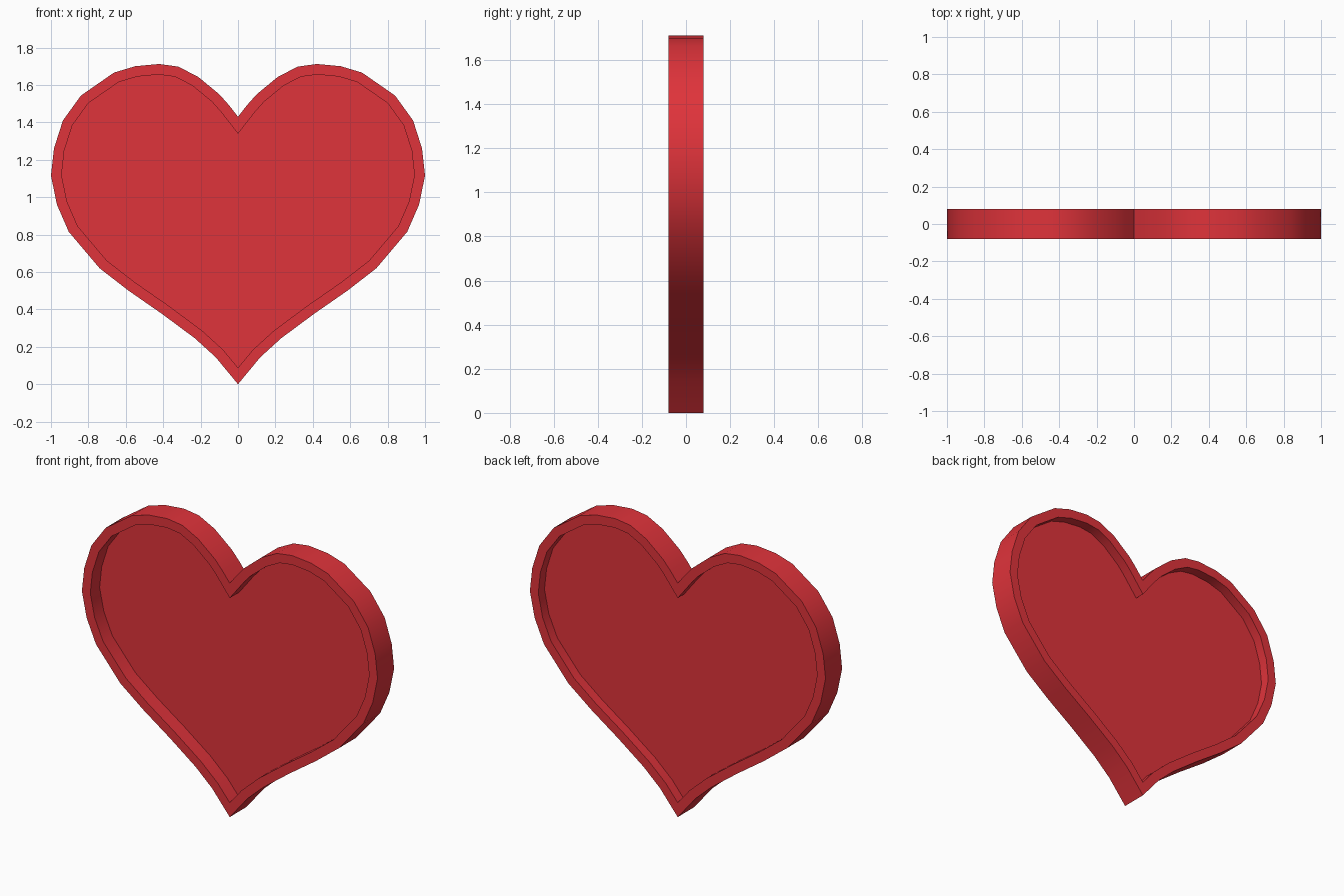
import bpy
import bmesh

cube = bpy.data.objects.get("Cube")
if cube:
    bpy.data.objects.remove(cube, do_unlink=True)

HALF_DEPTH = 0.08
RIM_WIDTH = 0.056

# Right half of the heart outline, from bottom tip to top notch (x, z)
HALF = [(0, 0), (0.12, 0.145), (0.23, 0.245), (0.405, 0.375), (0.585, 0.5),
        (0.74, 0.62), (0.905, 0.815), (0.968, 0.96), (1.0, 1.115),
        (0.984, 1.26), (0.936, 1.41), (0.84, 1.543), (0.663, 1.666),
        (0.55, 1.7), (0.422, 1.712), (0.32, 1.698), (0.214, 1.644),
        (0.1, 1.55), (0.05, 1.494), (0, 1.43)]
outline = HALF + [(-x, z) for x, z in reversed(HALF[1:-1])]


def make_material(name, color):
    mat = bpy.data.materials.new(name)
    mat.use_nodes = True
    mat.diffuse_color = color
    mat.node_tree.nodes["Principled BSDF"].inputs["Base Color"].default_value = color
    return mat


def recess(bm, face, floor_y):
    """Inset a rim on the face, then sink the middle to floor_y."""
    bmesh.ops.inset_region(bm, faces=[face], thickness=RIM_WIDTH,
                           use_even_offset=True, use_boundary=True)
    sunk = bmesh.ops.extrude_discrete_faces(bm, faces=[face])["faces"][0]
    for v in sunk.verts:
        v.co.y = floor_y


# Solid heart slab
bm = bmesh.new()
front = bm.faces.new([bm.verts.new((x, -HALF_DEPTH, z)) for x, z in outline])
back = bm.faces.new([bm.verts.new((x, HALF_DEPTH, z)) for x, z in reversed(outline)])
f_verts, b_verts = list(front.verts), list(reversed(back.verts))
for i, v in enumerate(f_verts):
    j = (i + 1) % len(f_verts)
    bm.faces.new((f_verts[j], v, b_verts[i], b_verts[j]))
bm.normal_update()

# Recessed panels on both sides, leaving a thin web
recess(bm, front, 0.01)
recess(bm, back, 0.02)
bm.normal_update()

mesh = bpy.data.meshes.new("heart")
bm.to_mesh(mesh)
bm.free()
mesh.materials.append(make_material("red", (0.74, 0.033, 0.043, 1)))
heart = bpy.data.objects.new("heart", mesh)
bpy.context.collection.objects.link(heart)

# Smooth walls with crisp rims
bpy.ops.object.select_all(action="DESELECT")
heart.select_set(True)
bpy.context.view_layer.objects.active = heart
bpy.ops.object.shade_smooth_by_angle(angle=0.6)
